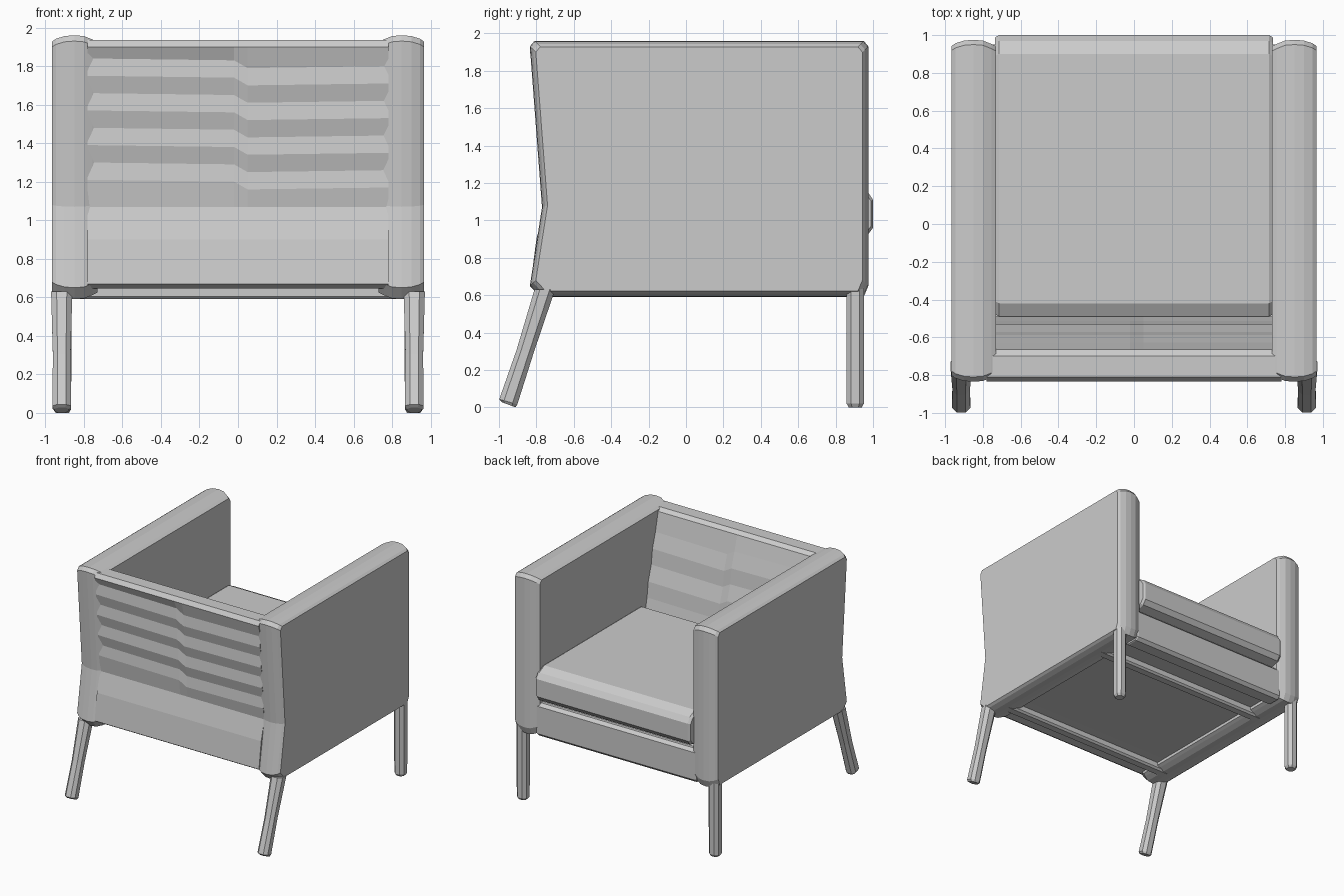
import bpy
import bmesh

if "Cube" in bpy.data.objects:
    bpy.data.objects.remove(bpy.data.objects["Cube"])

grey = bpy.data.materials.new("plain grey")
grey.use_nodes = True
grey.diffuse_color = (0.6, 0.6, 0.6, 1)
grey.node_tree.nodes["Principled BSDF"].inputs["Base Color"].default_value = (0.6, 0.6, 0.6, 1)


def loft(name, rings):
    """Skin a stack of equal-length rings and cap both ends."""
    bm = bmesh.new()
    loops = [[bm.verts.new(p) for p in ring] for ring in rings]
    n = len(loops[0])
    for a, b in zip(loops, loops[1:]):
        for i in range(n):
            j = (i + 1) % n
            bm.faces.new((a[i], a[j], b[j], b[i]))
    bm.faces.new(loops[0])
    bm.faces.new(loops[-1])
    bmesh.ops.recalc_face_normals(bm, faces=bm.faces)
    mesh = bpy.data.meshes.new(name)
    bm.to_mesh(mesh)
    bm.free()
    mesh.materials.append(grey)
    obj = bpy.data.objects.new(name, mesh)
    bpy.context.collection.objects.link(obj)
    return obj


def section(x, outline, inset=0.0):
    """Place a (y, z) outline at x, shrunk towards its middle by inset."""
    ys = [p[0] for p in outline]
    zs = [p[1] for p in outline]
    cy, cz = (min(ys) + max(ys)) / 2, (min(zs) + max(zs)) / 2
    sy = 1 - 2 * inset / (max(ys) - min(ys))
    sz = 1 - 2 * inset / (max(zs) - min(zs))
    return [(x, cy + (y - cy) * sy, cz + (z - cz) * sz) for y, z in outline]


def padded(name, outline, x0, x1, edge, inset):
    """Extrude an outline along x with softened ends."""
    return loft(name, [section(x0, outline, inset), section(x0 + edge, outline),
                       section(x1 - edge, outline), section(x1, outline, inset)])


def box(name, x, y0, y1, z0, z1, bevel=0.015):
    return padded(name, [(y0 + bevel, z0), (y0, z0 + bevel), (y0, z1 - bevel), (y0 + bevel, z1),
                         (y1 - bevel, z1), (y1, z1 - bevel), (y1, z0 + bevel), (y1 - bevel, z0)],
                  -x, x, 0.01, 0.005)


# Arms: thick side panels with a rounded border and a pinched rear edge
arm = [(-0.78, 0.59), (-0.835, 0.65), (-0.77, 1.07), (-0.835, 1.93), (-0.81, 1.96),
       (0.95, 1.96), (0.975, 1.93), (0.975, 0.65), (0.95, 0.59)]
for side, label in ((1, "left"), (-1, "right")):
    steps = ((0.73, 0.035), (0.755, 0.022), (0.80, 0.004), (0.85, 0),
             (0.90, 0.004), (0.945, 0.018), (0.965, 0.032))
    loft(label + "_arm", [section(side * x, arm, inset) for x, inset in steps])


# Backrest: folded upholstery whose creases shift between the two halves
def back_outline(shift):
    outer = [(-0.79, 0.645), (-0.83, 0.67), (-0.80, 0.9), (-0.755, 1.07)]
    for i in range(8):
        z = 1.18 + i * 0.09
        fold = 0.008 if i % 2 else -0.008
        outer.append((-0.755 - (z - 1.07) * 0.08 + fold, z + shift))
    top = [(-0.835, 1.9), (-0.81, 1.935), (-0.70, 1.935), (-0.665, 1.91)]
    inner = []
    for i in range(5):
        z = 1.76 - i * 0.13
        fold = 0.008 if i % 2 else -0.004
        inner.append((-0.49 - (z - 1.15) * 0.22 + fold, z + shift))
    return outer + top + inner + [(-0.49, 1.12), (-0.49, 0.65)]


loft("backrest", [section(-0.78, back_outline(0.03)), section(-0.02, back_outline(0.02)),
                  section(0.05, back_outline(-0.02)), section(0.78, back_outline(-0.01))])

# Seat cushion, overhanging the front rail
cushion = [(-0.49, 0.9), (-0.49, 1.15), (-0.42, 1.19), (0.90, 1.19), (0.97, 1.155),
           (1.0, 1.11), (1.0, 0.96), (0.97, 0.92), (0.90, 0.90)]
padded("seat_cushion", cushion, -0.735, 0.735, 0.02, 0.012)

# Seat base, front rail and underside slats
box("seat_base", 0.75, -0.72, 0.90, 0.65, 0.89)
box("front_rail", 0.76, 0.80, 0.95, 0.59, 0.875, 0.025)
box("rear_slat", 0.86, -0.66, -0.57, 0.59, 0.67)
box("front_slat", 0.86, 0.52, 0.61, 0.59, 0.67)


# Legs: chamfered square posts, the -y pair splayed outwards
def leg(name, x, stations, tilt):
    h, c = 0.046, 0.022
    octagon = [(h, c), (c, h), (-c, h), (-h, c), (-h, -c), (-c, -h), (c, -h), (h, -c)]
    rings = []
    for y, z, size, slant in stations:
        rings.append([(x + a * size, y + b * size, z - b * tilt * slant) for a, b in octagon])
    loft(name, rings)


for side, label in ((1, "left"), (-1, "right")):
    leg(label + "_splayed_leg", side * 0.915,
        [(-0.948, 0.014, 0.8, 1), (-0.95, 0.03, 1.05, 1), (-0.86, 0.3, 1.0, 0.5),
         (-0.755, 0.63, 1.2, 0)], 0.3)
    leg(label + "_straight_leg", side * 0.912,
        [(0.905, 0.0, 0.75, 0), (0.905, 0.02, 1.0, 0), (0.905, 0.64, 1.04, 0)], 0)
